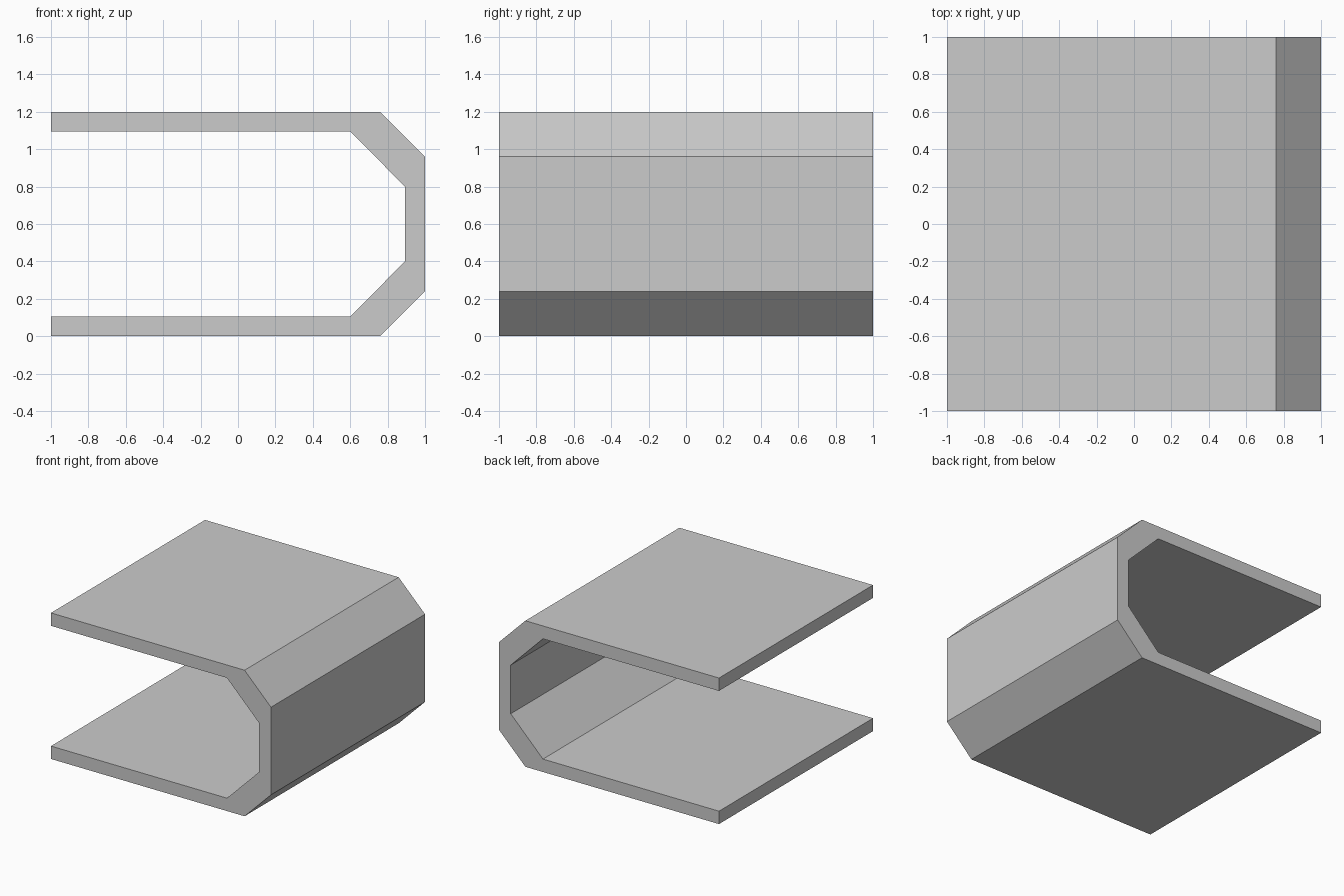
import bpy, bmesh
from mathutils import Vector

if "Cube" in bpy.data.objects:
    bpy.data.objects.remove(bpy.data.objects["Cube"])

HEIGHT, DEPTH = 1.2, 2.0

# Lower half of the C-shaped section (x, z), mirrored to give the upper half
outer = [(-1, 0), (0.76, 0), (1, 0.24)]
inner = [(-1, 0.106), (0.6, 0.106), (0.893, 0.4)]


def mirrored(half):
    return half + [(x, HEIGHT - z) for x, z in reversed(half)]


profile = mirrored(outer) + mirrored(inner)[::-1]

# Channel shell: extrude the section from front to back
bm = bmesh.new()
face = bm.faces.new([bm.verts.new((x, -DEPTH / 2, z)) for x, z in profile])
result = bmesh.ops.extrude_face_region(bm, geom=[face], use_keep_orig=True)
moved = [g for g in result["geom"] if isinstance(g, bmesh.types.BMVert)]
bmesh.ops.translate(bm, verts=moved, vec=Vector((0, DEPTH, 0)))
bmesh.ops.recalc_face_normals(bm, faces=bm.faces)

mesh = bpy.data.meshes.new("channel_shell")
bm.to_mesh(mesh)
bm.free()
shell = bpy.data.objects.new("channel_shell", mesh)
bpy.context.collection.objects.link(shell)
